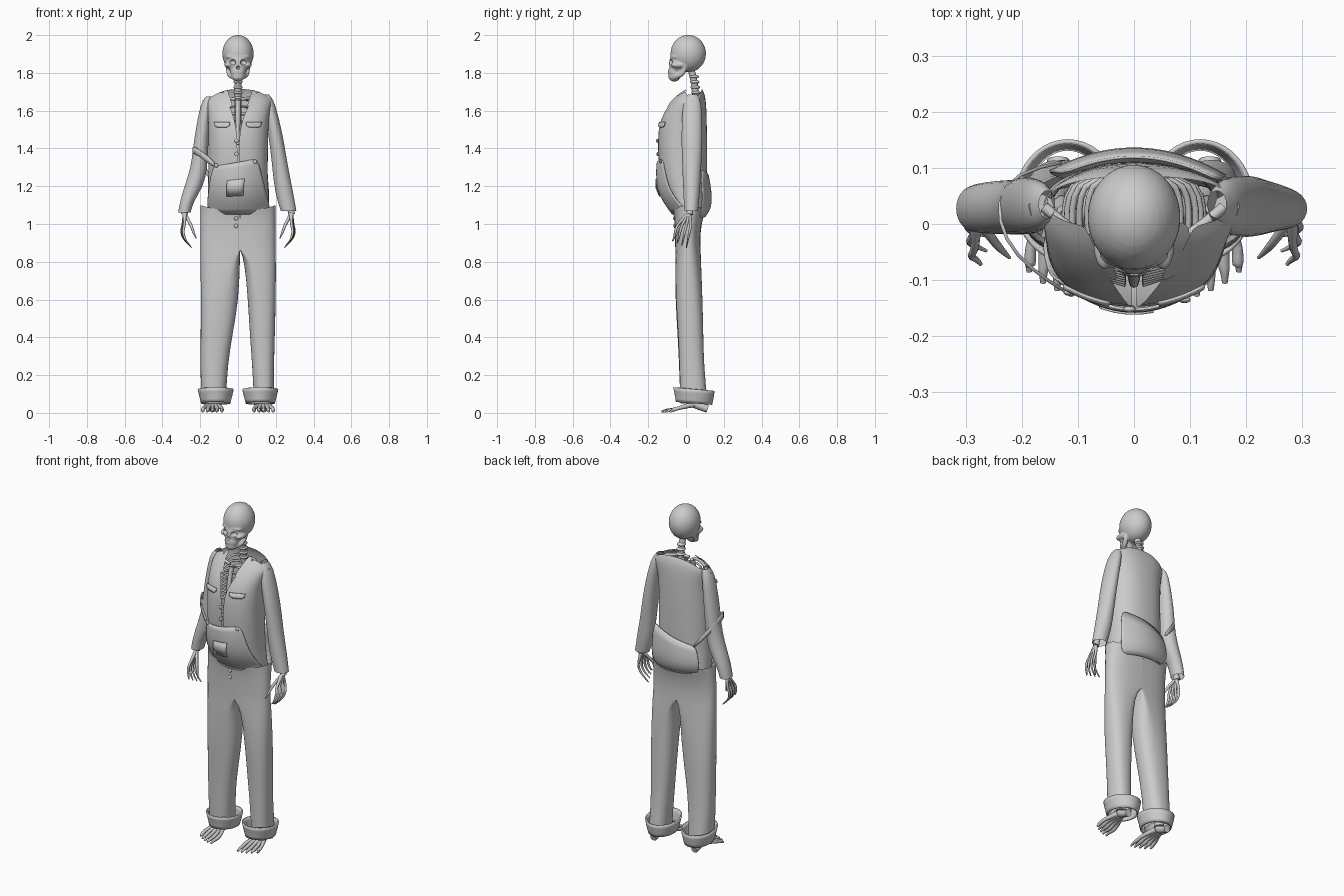
import bpy, bmesh, math
from math import sin, cos, pi
from mathutils import Vector

if "Cube" in bpy.data.objects:
    bpy.data.objects.remove(bpy.data.objects["Cube"])


def finish(ob, sub=0, thick=0):
    if sub:
        m = ob.modifiers.new("subdivide", 'SUBSURF')
        m.levels = m.render_levels = sub
    if thick:
        ob.modifiers.new("cloth", 'SOLIDIFY').thickness = thick
    bpy.ops.object.select_all(action='DESELECT')
    ob.select_set(True)
    bpy.context.view_layer.objects.active = ob
    bpy.ops.object.shade_smooth_by_angle(angle=math.radians(50))
    return ob


def grid(name, rows, closed=False, sub=1, thick=0, keep=lambda quad: True):
    """Surface through equal-length rows of points; keep filters the faces."""
    bm = bmesh.new()
    vs = [[bm.verts.new(p) for p in r] for r in rows]
    for a, b in zip(vs, vs[1:]):
        for i in range(len(a) if closed else len(a) - 1):
            j = (i + 1) % len(a)
            if keep((a[i], a[j], b[j], b[i])):
                bm.faces.new((a[i], a[j], b[j], b[i]))
    bmesh.ops.delete(bm, geom=[v for v in bm.verts if not v.link_faces], context='VERTS')
    bmesh.ops.recalc_face_normals(bm, faces=bm.faces)
    me = bpy.data.meshes.new(name)
    bm.to_mesh(me)
    ob = bpy.data.objects.new(name, me)
    bpy.context.collection.objects.link(ob)
    return finish(ob, sub, thick)


def loft(name, rows, n=20, gap=None, drop=None, power=1.0, tilt=0, thick=0):
    """Rows of (z, x left, x right, y front, y back); gap opens the front, drop lowers the sides."""
    out = []
    for k, (z, xl, xr, yf, yb) in enumerate(rows):
        cx, cy, rx, ry = (xl + xr) / 2, (yf + yb) / 2, (xr - xl) / 2, (yb - yf) / 2
        g = math.asin(gap[k] / rx) if gap else 0
        angles = [g + (2 * pi - 2 * g) * i / n for i in range(n + 1 if gap else n)]
        ring = [(sin(a), cos(a)) for a in angles]
        out.append([(cx + rx * math.copysign(abs(s) ** power, s), cy - ry * math.copysign(abs(c) ** power, c),
                     z - (drop[k] if drop else 0) * s * s + tilt * ry * c) for s, c in ring])
    return grid(name, out, not gap, 1, thick)


def trouser(name, rows, split, n=24):
    """Trouser half: rows of (z, x middle, x outer, x inner, y front, y back); open at the split."""
    out = []
    for z, xm, xo, xi, yf, yb in rows:
        ring = [(sin(2 * pi * i / n), cos(2 * pi * i / n)) for i in range(n)]
        out.append([(xm + ((xo if s > 0 else xi) - xm) * abs(s) ** .85,
                     (yf + yb) / 2 - (yb - yf) / 2 * math.copysign(abs(c) ** .85, c),
                     z - (.03 * c * c if z > 1.08 else 0)) for s, c in ring])
    return grid(name, out, True, keep=lambda q: any(abs(v.co.x - split) > 1e-4 for v in q))


def sheet(name, rows, k=3.0, n=10, sub=1):
    """Cloth panel from rows of (z left, z right, x left, x right, y middle), curved by k*x*x."""
    out = []
    for zl, zr, xl, xr, y in rows:
        xs = [xl + (xr - xl) * i / n for i in range(n + 1)]
        out.append([(x, y + k * x * x, zl + (zr - zl) * i / n) for i, x in enumerate(xs)])
    return grid(name, out, False, sub, .005)


def bones(name, chains):
    """Chains of (x, y, z, radius) swept as round tubes."""
    cu = bpy.data.curves.new(name, 'CURVE')
    cu.dimensions = '3D'
    cu.bevel_depth, cu.bevel_resolution, cu.resolution_u, cu.use_fill_caps = 1.0, 2, 3, True
    for ch in chains:
        sp = cu.splines.new('NURBS')
        sp.points.add(len(ch) - 1)
        for p, (x, y, z, r) in zip(sp.points, ch):
            p.co, p.radius = (x, y, z, 1), r
        sp.order_u, sp.use_endpoint_u = 3, True
    ob = bpy.data.objects.new(name, cu)
    bpy.context.collection.objects.link(ob)
    bpy.ops.object.select_all(action='DESELECT')
    ob.select_set(True)
    bpy.context.view_layer.objects.active = ob
    bpy.ops.object.convert(target='MESH')
    return finish(bpy.context.object)


def ball(name, loc, size, seg=24):
    bpy.ops.mesh.primitive_uv_sphere_add(segments=seg, ring_count=seg // 2, location=loc)
    bpy.context.object.name, bpy.context.object.scale = name, size
    return finish(bpy.context.object)


def long_bone(a, b, r):
    return [(*Vector(a).lerp(Vector(b), t), r * f) for t, f in ((0, 1.8), (.08, 1.8), (.2, 1), (.8, 1), (.92, 1.8), (1, 1.8))]


# Skull: cranium, face, cheekbones and jaw fused, then hollowed eyes and nose
parts = [ball("face", (0, -.044, 1.85), (.056, .046, .06)), ball("jaws", (0, -.058, 1.805), (.04, .037, .045)),
         ball("chin", (0, -.062, 1.78), (.035, .032, .026)), ball("brow", (0, -.055, 1.885), (.062, .028, .015))]
for s in (-1, 1):
    parts.append(ball("cheek", (s * .052, -.04, 1.842), (.02, .042, .016)))
    parts.append(bones("jaw_side", [[(s * .056, .0, 1.85, .012), (s * .05, -.01, 1.80, .014),
                                    (s * .035, -.05, 1.78, .015), (s * .01, -.07, 1.775, .015)]]))
skull = ball("skull", (0, .012, 1.902), (.083, .094, .099), 32)
for p in parts:
    p.select_set(True)
bpy.ops.object.join()
bpy.ops.object.transform_apply(location=True, rotation=True, scale=True)
rm = skull.modifiers.new("fuse", 'REMESH')
rm.mode, rm.voxel_size, rm.use_smooth_shade = 'VOXEL', .005, True
skull.modifiers.new("soften", 'SMOOTH').iterations = 5
for x, z, r in ((-.03, 1.857, .019), (.03, 1.857, .019), (0, 1.828, .010)):
    cut = ball("socket_cutter", (x, -.092, z), (r, .032, r * .85), 16)
    cut.hide_render, cut.display_type = True, 'WIRE'
    b = skull.modifiers.new("socket", 'BOOLEAN')
    b.operation, b.object = 'DIFFERENCE', cut

# Spine, rib cage, breastbone, collar bones and pelvis
bones("spine", [[(0, .02, 1.84, .018), (0, .045, 1.76, .018), (0, .05, 1.68, .018), (0, .085, 1.5, .02),
                 (0, .06, 1.25, .022), (0, .04, 1.02, .024)]])
for i in range(5):
    ball("neck_vertebra", (0, .043 + .003 * i, 1.78 - .028 * i), (.025, .026, .011), 12)
ribs = []
for i in range(9):
    w, z = .07 + .06 * sin(pi * (i + 1) / 11), 1.66 - .04 * i
    for s in (-1, 1):
        ribs.append([(0, .075, z, .006), (s * w * .8, .09, z, .006), (s * w, .02, z - .02, .006),
                     (s * w * .85, -.06 - .004 * i, z - .04, .006), (s * .015, -.075 - .004 * i, z - .035, .006)])
bones("rib_cage", ribs)
bones("breastbone", [[(0, -.06, 1.65, .014), (0, -.09, 1.55, .013), (0, -.105, 1.42, .009)]])

# Limb bones, hands and feet
for s in (-1, 1):
    bones("collar_bone", [[(s * .015, -.055, 1.66, .009), (s * .08, -.04, 1.675, .007), (s * .16, .03, 1.66, .01)]])
    bones("pelvis", [[(s * .02, .05, 1.03, .025), (s * .1, .02, 1.03, .025), (s * .11, .01, .95, .025)]])
    bones("limb_bones", [long_bone(a, b, r) for a, b, r in (
        ((s * .165, .03, 1.65), (s * .21, .035, 1.33), .013), ((s * .21, .035, 1.33), (s * .285, .02, 1.05), .010),
        ((s * .11, .01, .96), (s * .125, .02, .52), .018), ((s * .125, .02, .52), (s * .135, .05, .06), .016))])
    hand = [[(s * .28, .01, 1.05, .01), (s * .25, -.03, 1.0, .008), (s * .238, -.045, .96, .007), (s * .222, -.06, .925, .003)]]
    foot = [[(s * .135, .02, .06, .022), (s * .135, .07, .035, .022), (s * .135, .115, .021, .02)]]
    for i in range(4):
        x, y = .29 - .003 * i, .03 - .025 * i
        hand.append([(s * .282, .015, 1.06, .011), (s * x, y, 1.0, .007), (s * (x + .012), y - .012, .96, .007),
                     (s * (x - .003), y - .02, .915, .005), (s * (x - .045 + .012 * i), y - .028, .875 + .012 * i, .003)])
    for i, tip in enumerate((-.13, -.128, -.118, -.105, -.085)):
        x = .085 + .025 * i
        foot.append([(s * (.12 + .007 * i), .04, .045, .016), (s * x, -.03, .028, .009), (s * x, -.075, .014, .011),
                     (s * (x + .002), tip + .02, .014, .008), (s * (x + .002), tip, .006, .005)])
    bones("hand", hand)
    bones("foot", foot)

# Shirt body open in a V at the neck, collar flaps and sleeves
loft("shirt", [(1.715, -.155, .175, -.01, .085), (1.69, -.165, .185, -.05, .10), (1.63, -.162, .172, -.095, .108),
               (1.55, -.158, .162, -.14, .11), (1.45, -.158, .16, -.15, .112), (1.33, -.158, .158, -.146, .112),
               (1.2, -.158, .158, -.13, .11), (1.05, -.165, .17, -.06, .105)],
     n=32, gap=[.085, .07, .042, .012, .002, .002, .002, .002], drop=[.05, .04, .015, 0, 0, 0, 0, 0], power=.85)
for s in (-1, 1):
    grid("collar", [[(.01 + s * .092, .0, 1.70), (.01 + s * .092, -.05, 1.672), (.01 + s * .06, -.1, 1.61)],
                    [(.01 + s * .062, .01, 1.72), (.01 + s * .062, -.05, 1.685), (.01 + s * .03, -.105, 1.62)]])
loft("right_sleeve", [(1.685, .13, .165, .01, .06), (1.65, .13, .195, -.02, .085), (1.5, .155, .232, -.025, .088),
                      (1.4, .17, .25, -.025, .088), (1.28, .182, .27, -.02, .08), (1.16, .195, .295, -.015, .075),
                      (1.07, .225, .31, -.01, .065)], n=14)
loft("left_sleeve", [(1.675, -.17, -.14, .01, .06), (1.645, -.198, -.14, -.015, .08), (1.5, -.225, -.15, -.02, .085),
                     (1.4, -.24, -.158, -.02, .085), (1.3, -.25, -.16, -.02, .08), (1.2, -.285, -.18, -.02, .08),
                     (1.12, -.308, -.235, -.018, .075), (1.06, -.318, -.25, -.015, .07)], n=14)

# Chest pocket flaps and buttons
for x in (-.085, .085):
    sheet("chest_pocket_flap", [(1.54, 1.54, x - .042, x + .042, -.147), (1.52, 1.52, x - .04, x + .04, -.152),
                                (1.51, 1.51, x - .022, x + .022, -.152)], 2.2, 6, 0)
for x, y, z in ((-.008, -.152, 1.44), (-.008, -.15, 1.37), (-.01, -.062, 1.03), (-.01, -.06, .99),
                (.09, -.135, 1.33), (-.115, -.122, 1.31)):
    ball("button", (x, y, z), (.011, .006, .011), 12)

# Bib with pocket, back flap and the loose strap round the arm
sheet("bib", [(1.305, 1.345, -.13, .1, -.155), (1.26, 1.29, -.145, .122, -.161), (1.18, 1.18, -.155, .145, -.155),
              (1.11, 1.11, -.165, .165, -.12), (1.05, 1.05, -.155, .175, -.075)])
sheet("bib_pocket", [(1.23, 1.24, -.058, .035, -.162), (1.19, 1.19, -.062, .03, -.161),
                     (1.145, 1.15, -.062, .028, -.144)], 3, 4, 0)
sheet("back_flap", [(1.22, 1.29, -.13, .155, .122), (1.15, 1.18, -.15, .165, .138), (1.09, 1.08, -.155, .165, .138),
                    (1.05, 1.03, -.12, .14, .105)], -1.8)
strap = [(-.12, -.125, 1.31), (-.185, -.085, 1.36), (-.235, -.03, 1.395), (-.25, .04, 1.39), (-.215, .095, 1.33), (-.12, .115, 1.22)]
grid("strap", [[(x, y, z + d) for x, y, z in strap] for d in (.018, -.018)], thick=.006)

# Trousers: two halves meeting above the crotch, and turned-up cuffs
for s, m, name, lower in (
        (-1, .012, "left", [(.8, -.03, -.2, .01, -.057, .08), (.6, -.1, -.197, .005, -.057, .088),
                            (.42, -.115, -.198, -.028, -.045, .092), (.25, -.128, -.2, -.055, -.037, .095),
                            (.05, -.13, -.195, -.065, -.03, .115)]),
        (1, .012, "right", [(.8, .08, .202, .035, -.057, .08), (.6, .125, .2, .052, -.055, .088),
                            (.42, .129, .196, .062, -.042, .092), (.25, .132, .19, .075, -.035, .095),
                            (.05, .138, .19, .085, -.03, .115)])):
    upper = [(z, m, s * .2, m, yf, yb) for z, yf, yb in ((1.1, -.07, .105), (1.04, -.062, .09), (.95, -.058, .074), (.86, -.057, .078))]
    trouser(name + "_trouser", upper + lower, m)
    c = s * .118
    loft(name + "_cuff", [(.05, c - .078, c + .078, -.055, .14), (.085, c - .088, c + .088, -.06, .148),
                          (.125, c - .097, c + .097, -.07, .153)], tilt=.08, thick=.008)
